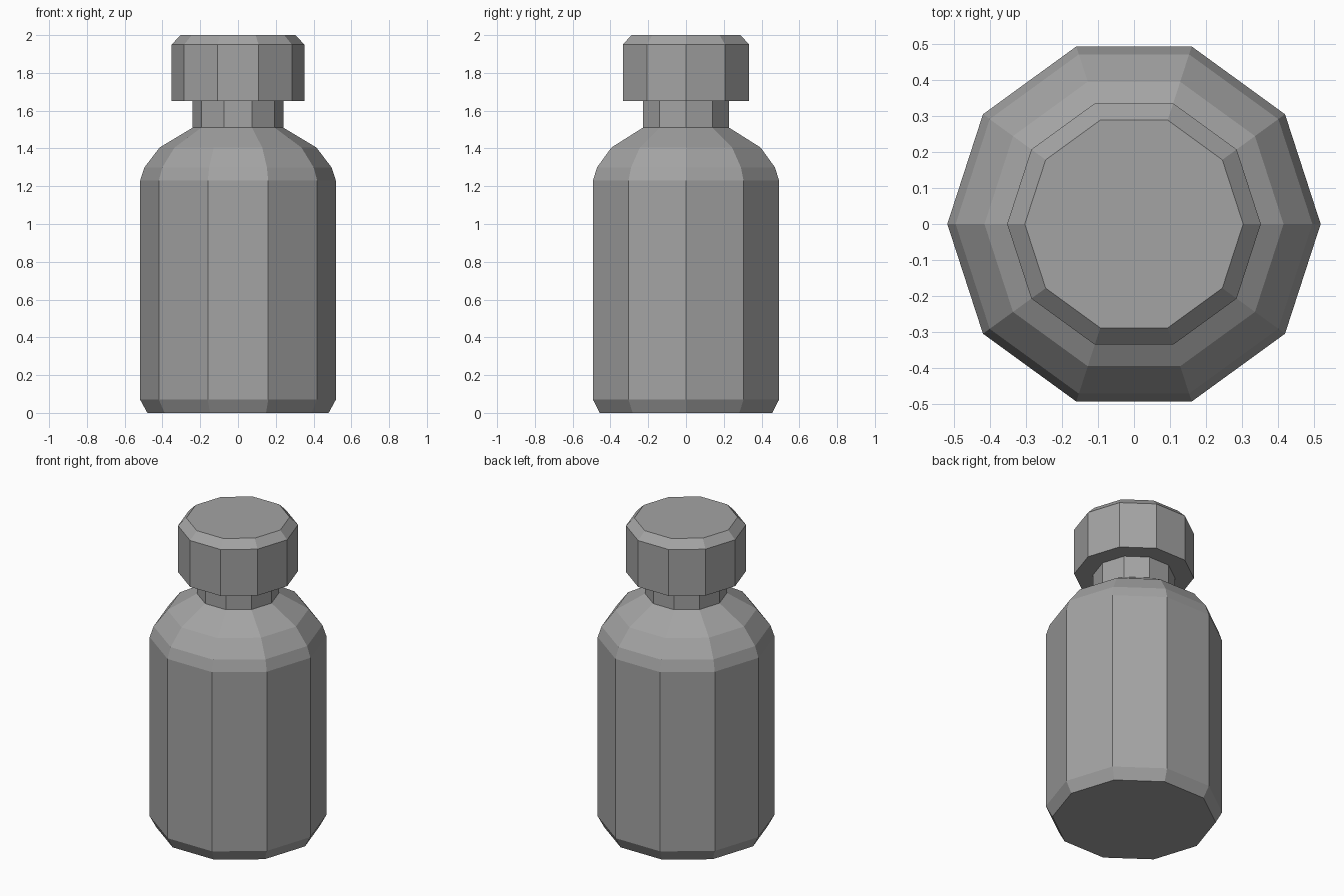
import bpy
import bmesh
from math import cos, sin, tau

SIDES = 10

default_cube = bpy.data.objects.get("Cube")
if default_cube:
    bpy.data.objects.remove(default_cube, do_unlink=True)

# Single flat grey
grey = bpy.data.materials.new("plain grey")
grey.use_nodes = True
colour = (0.37, 0.37, 0.37, 1.0)
grey.diffuse_color = colour
grey.node_tree.nodes["Principled BSDF"].inputs["Base Color"].default_value = colour


def lathe(name, profile):
    """Closed faceted solid from (radius, height) points, bottom to top."""
    bm = bmesh.new()
    rings = []
    for radius, z in profile:
        rings.append([bm.verts.new((radius * cos(tau * i / SIDES),
                                    radius * sin(tau * i / SIDES), z))
                      for i in range(SIDES)])
    for low, high in zip(rings, rings[1:]):
        for i in range(SIDES):
            j = (i + 1) % SIDES
            bm.faces.new((low[i], low[j], high[j], high[i]))
    bm.faces.new(reversed(rings[0]))
    bm.faces.new(rings[-1])
    mesh = bpy.data.meshes.new(name)
    bm.to_mesh(mesh)
    bm.free()
    mesh.materials.append(grey)
    obj = bpy.data.objects.new(name, mesh)
    bpy.context.collection.objects.link(obj)
    return obj


# Bottle: chamfered base, straight wall, rounded shoulder and neck
lathe("bottle_body", [(0.48, 0), (0.518, 0.07), (0.518, 1.23), (0.495, 1.30),
                      (0.415, 1.405), (0.24, 1.51), (0.24, 1.65)])

# Cap: wider than the neck, with a chamfered top rim
lathe("bottle_cap", [(0.352, 1.65), (0.352, 1.95), (0.303, 2.0)])
